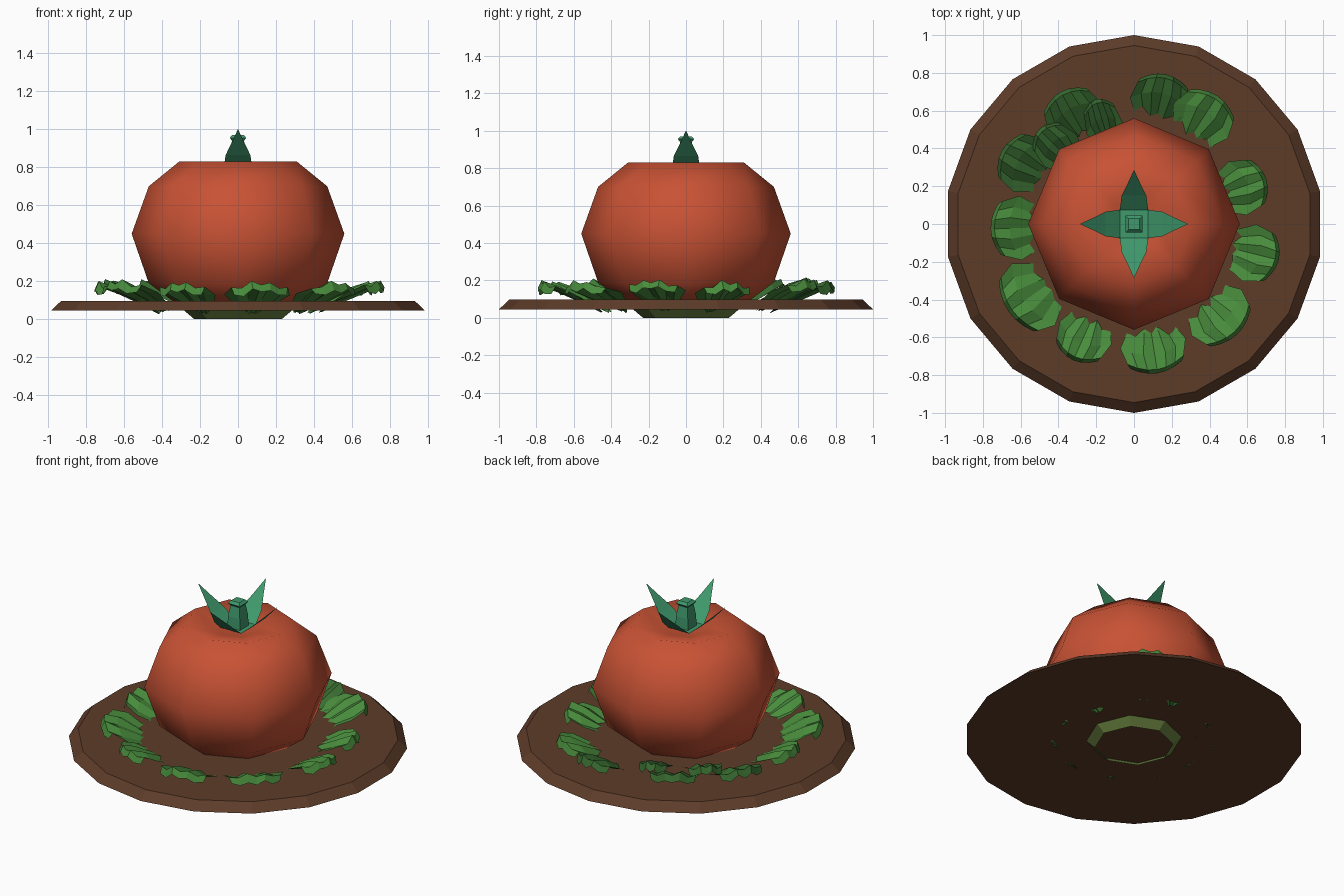
import bpy, math, random
from mathutils import Matrix, Vector

if "Cube" in bpy.data.objects:
    bpy.data.objects.remove(bpy.data.objects["Cube"])

random.seed(4)


def material(name, rgb):
    m = bpy.data.materials.new(name)
    m.diffuse_color = (*rgb, 1)
    m.use_nodes = True
    m.node_tree.nodes["Principled BSDF"].inputs["Base Color"].default_value = m.diffuse_color
    return m


RED = material("red skin", (0.58, 0.085, 0.035))
BROWN = material("brown", (0.11, 0.045, 0.022))
LEAF = material("leaf green", (0.065, 0.26, 0.045))
DARK_LEAF = material("dark leaf green", (0.04, 0.15, 0.03))
TEAL = material("calyx green", (0.05, 0.32, 0.15))
OLIVE = material("olive", (0.14, 0.22, 0.05))


def add_mesh(name, verts, faces, mat, smooth=False):
    me = bpy.data.meshes.new(name)
    me.from_pydata(verts, [], faces)
    me.materials.append(mat)
    for p in me.polygons:
        p.use_smooth = smooth
    ob = bpy.data.objects.new(name, me)
    bpy.context.collection.objects.link(ob)
    return ob


def lathe(name, profile, sides, mat, turn=0.0, caps=True, smooth=False):
    """Stack of n-gon rings from (radius, z), bottom to top."""
    verts, faces = [], []
    for r, z in profile:
        for i in range(sides):
            a = turn + math.tau * i / sides
            verts.append((r * math.cos(a), r * math.sin(a), z))
    for k in range(len(profile) - 1):
        for i in range(sides):
            j = (i + 1) % sides
            faces.append((k * sides + i, k * sides + j,
                          (k + 1) * sides + j, (k + 1) * sides + i))
    if caps:
        faces.append(tuple(reversed(range(sides))))
        n = len(profile) * sides
        faces.append(tuple(range(n - sides, n)))
    return add_mesh(name, verts, faces, mat, smooth)


def ribbon(name, rows, mat, angle):
    """Sheet from rows of points, spun about z."""
    n = len(rows[0])
    rot = Matrix.Rotation(angle, 3, 'Z')
    verts = [rot @ Vector(p) for row in rows for p in row]
    faces = [(k * n + i, (k + 1) * n + i, (k + 1) * n + i + 1, k * n + i + 1)
             for k in range(len(rows) - 1) for i in range(n - 1)]
    return add_mesh(name, verts, faces, mat)


# Round board and the open foot ring under it
lathe("board", [(1.0, 0.045), (0.945, 0.097)], 18, BROWN, math.radians(10))
lathe("foot_ring", [(0.23, 0.0), (0.285, 0.047)], 8, OLIVE, caps=False)

# Eight-sided fruit with a hollow in the top
lathe("fruit", [(0.31, 0.07), (0.47, 0.19), (0.56, 0.45), (0.47, 0.70),
                (0.31, 0.83), (0.14, 0.795), (0.03, 0.78)],
      8, RED, smooth=True)

# Square stem
lathe("stem", [(0.064, 0.78), (0.06, 0.87), (0.045, 0.94), (0.062, 0.955), (0.042, 0.97)],
      4, TEAL, math.pi / 4)

# Four upturned sepals joined by a flat centre
s = 0.075
add_mesh("calyx_centre", [(-s, -s, 0.80), (s, -s, 0.80), (s, s, 0.80), (-s, s, 0.80)],
         [(0, 1, 2, 3)], TEAL)
for i in range(4):
    rows = [[(r, -w, z), (r, w, z)] for r, z, w in
            [(0.075, 0.80, s), (0.15, 0.865, 0.065), (0.215, 0.93, 0.033), (0.285, 1.0, 0.001)]]
    ribbon(f"sepal_{i + 1}", rows, TEAL, i * math.pi / 2)

# Ring of fan-shaped leaves: direction (degrees), reach, half width, raise
LEAVES = [(78, 0.81, 0.16, 0.00), (57, 0.81, 0.17, 0.01), (19, 0.74, 0.15, 0.0),
          (-14, 0.79, 0.155, 0.01), (-47, 0.80, 0.18, 0.0), (-81, 0.80, 0.175, 0.0),
          (-114, 0.79, 0.15, 0.0), (-145, 0.81, 0.20, 0.01), (182, 0.76, 0.17, 0.0),
          (151, 0.80, 0.16, 0.01), (135, 0.71, 0.12, 0.015), (119, 0.80, 0.16, 0.01),
          (107, 0.69, 0.10, 0.015)]
for k, (deg, reach, half, lift) in enumerate(LEAVES):
    rows = []
    for dist, z, w in [(-0.34, 0.035, 0.12), (-0.22, 0.10, 0.65), (-0.10, 0.16, 1.0),
                       (-0.02, 0.19, 0.86), (0.0, 0.15, 0.80)]:
        row = []
        for i in range(7):
            t = (i - 3) / 3
            pleat = 0.012 * (-1) ** i * w
            row.append((reach + dist - 0.06 * t * t * w, t * half * w,
                        z + lift + pleat - 0.04 * t * t * w + random.uniform(-0.006, 0.006)))
        rows.append(row)
    ribbon(f"leaf_{k + 1}", rows, DARK_LEAF if deg in (78, 151, 135, 119, 107) else LEAF, math.radians(deg))
